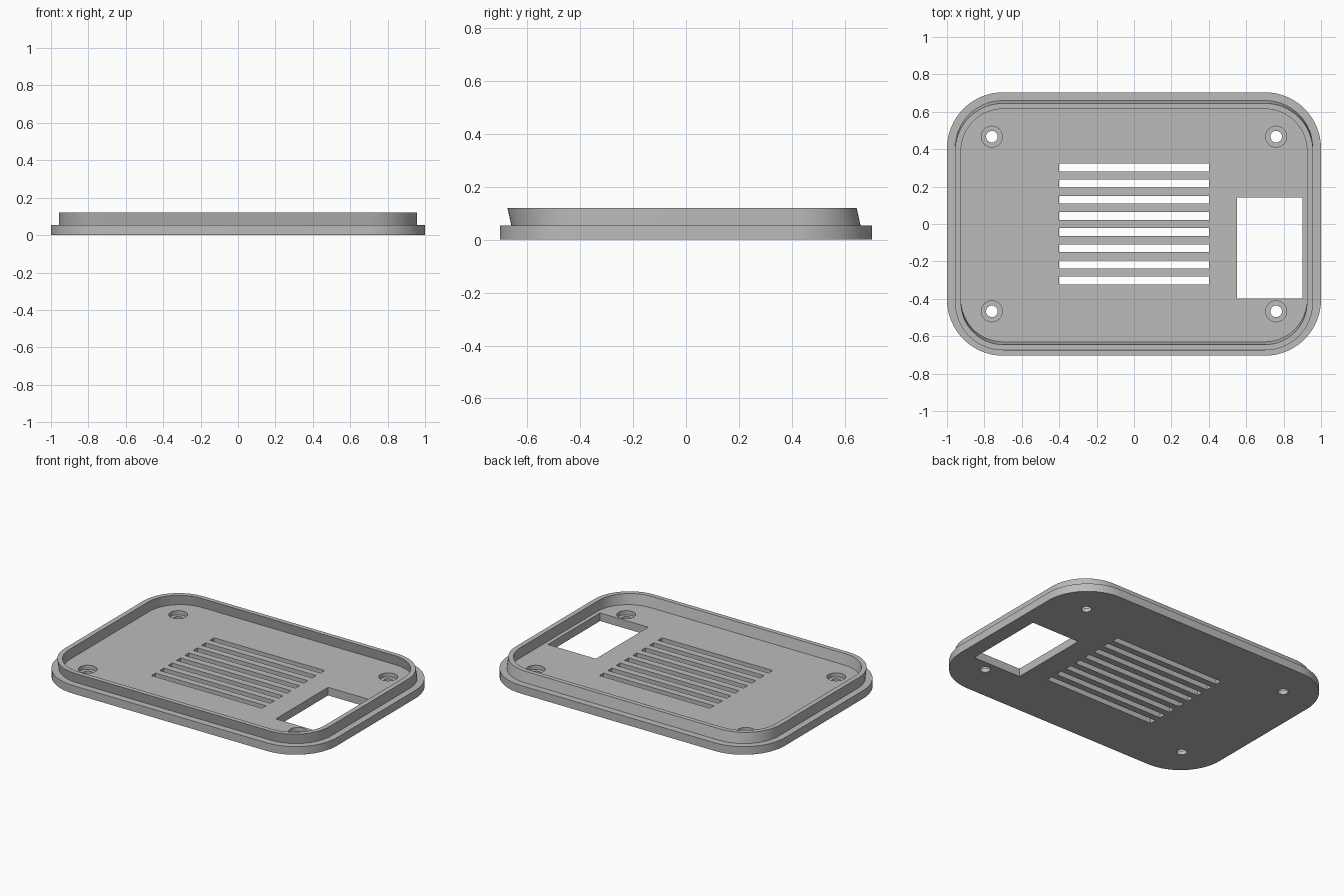
import bpy
import bmesh
from math import pi, cos, sin, radians

cube = bpy.data.objects.get("Cube")
if cube:
    bpy.data.objects.remove(cube, do_unlink=True)

PLATE_TOP = 0.053
RIM_TOP = 0.12
LEAN = -0.015          # the rim slants towards the front

grey = bpy.data.materials.new("plain grey")
grey.use_nodes = True
grey.diffuse_color = (0.5, 0.5, 0.5, 1)
grey.node_tree.nodes["Principled BSDF"].inputs["Base Color"].default_value = (0.5, 0.5, 0.5, 1)


def rounded_rect(hx, hy, r, dy=0.0, steps=16):
    """Outline of a rounded rectangle, anticlockwise."""
    pts = []
    for q, (sx, sy) in enumerate([(1, 1), (-1, 1), (-1, -1), (1, -1)]):
        for i in range(steps + 1):
            a = (q + i / steps) * pi / 2
            pts.append((sx * (hx - r) + r * cos(a), sy * (hy - r) + r * sin(a) + dy))
    return pts


def circle(x, y, r, n=32):
    return [(x + r * cos(2 * pi * i / n), y + r * sin(2 * pi * i / n)) for i in range(n)]


def rect(x0, x1, y0, y1):
    return [(x0, y0), (x1, y0), (x1, y1), (x0, y1)]


def add_loop(bm, outline, z):
    return [bm.verts.new((x, y, z)) for x, y in outline]


def bridge(bm, a, b):
    n = len(a)
    for i in range(n):
        j = (i + 1) % n
        bm.faces.new((a[i], a[j], b[j], b[i]))


def add_prism(bm, outline, z0, z1):
    low, high = add_loop(bm, outline, z0), add_loop(bm, outline, z1)
    bm.faces.new(low[::-1])
    bm.faces.new(high)
    bridge(bm, low, high)


def make_object(name, bm):
    mesh = bpy.data.meshes.new(name)
    bm.to_mesh(mesh)
    bm.free()
    mesh.materials.append(grey)
    ob = bpy.data.objects.new(name, mesh)
    bpy.context.collection.objects.link(ob)
    return ob


def activate(ob):
    bpy.ops.object.select_all(action='DESELECT')
    ob.select_set(True)
    bpy.context.view_layer.objects.active = ob


def cut(ob, outlines, z0, z1):
    """Subtract a set of separate prisms from an object."""
    bm = bmesh.new()
    for outline in outlines:
        add_prism(bm, outline, z0, z1)
    cutter = make_object("cutter", bm)
    cutter.hide_render = True
    mod = ob.modifiers.new("cut", 'BOOLEAN')
    mod.operation = 'DIFFERENCE'
    mod.solver = 'EXACT'
    mod.object = cutter
    activate(ob)
    bpy.ops.object.modifier_apply(modifier=mod.name)
    bpy.data.objects.remove(cutter, do_unlink=True)


# Base plate with rounded corners
bm = bmesh.new()
add_prism(bm, rounded_rect(1.0, 0.704, 0.3), 0, PLATE_TOP)
plate = make_object("base_plate", bm)

# Vent slots, side window and screw holes go right through
screws = [(sx * 0.76, sy * 0.467) for sx in (-1, 1) for sy in (-1, 1)]
openings = [rect(0.552, 0.9, -0.398, 0.142)]
for i in range(8):
    y = (i - 3.5) * 0.0863
    openings.append(rect(-0.4, 0.4, y - 0.021, y + 0.021))
openings += [circle(x, y, 0.031) for x, y in screws]
cut(plate, openings, -0.1, 0.2)

# Counterbores for the screw heads
cut(plate, [circle(x, y, 0.056) for x, y in screws], 0.026, 0.2)

# Thin slanted rim around the plate
bm = bmesh.new()
outer, inner = (0.957, 0.66, 0.256), (0.925, 0.63, 0.225)
loops = [add_loop(bm, rounded_rect(*size, dy), z) for size, dy, z in (
    (outer, 0, PLATE_TOP), (outer, LEAN, RIM_TOP),
    (inner, LEAN, RIM_TOP), (inner, 0, PLATE_TOP))]
for a, b in zip(loops, loops[1:]):
    bridge(bm, a, b)
rim = make_object("rim", bm)

for ob in (plate, rim):
    activate(ob)
    bpy.ops.object.shade_smooth_by_angle(angle=radians(30))
